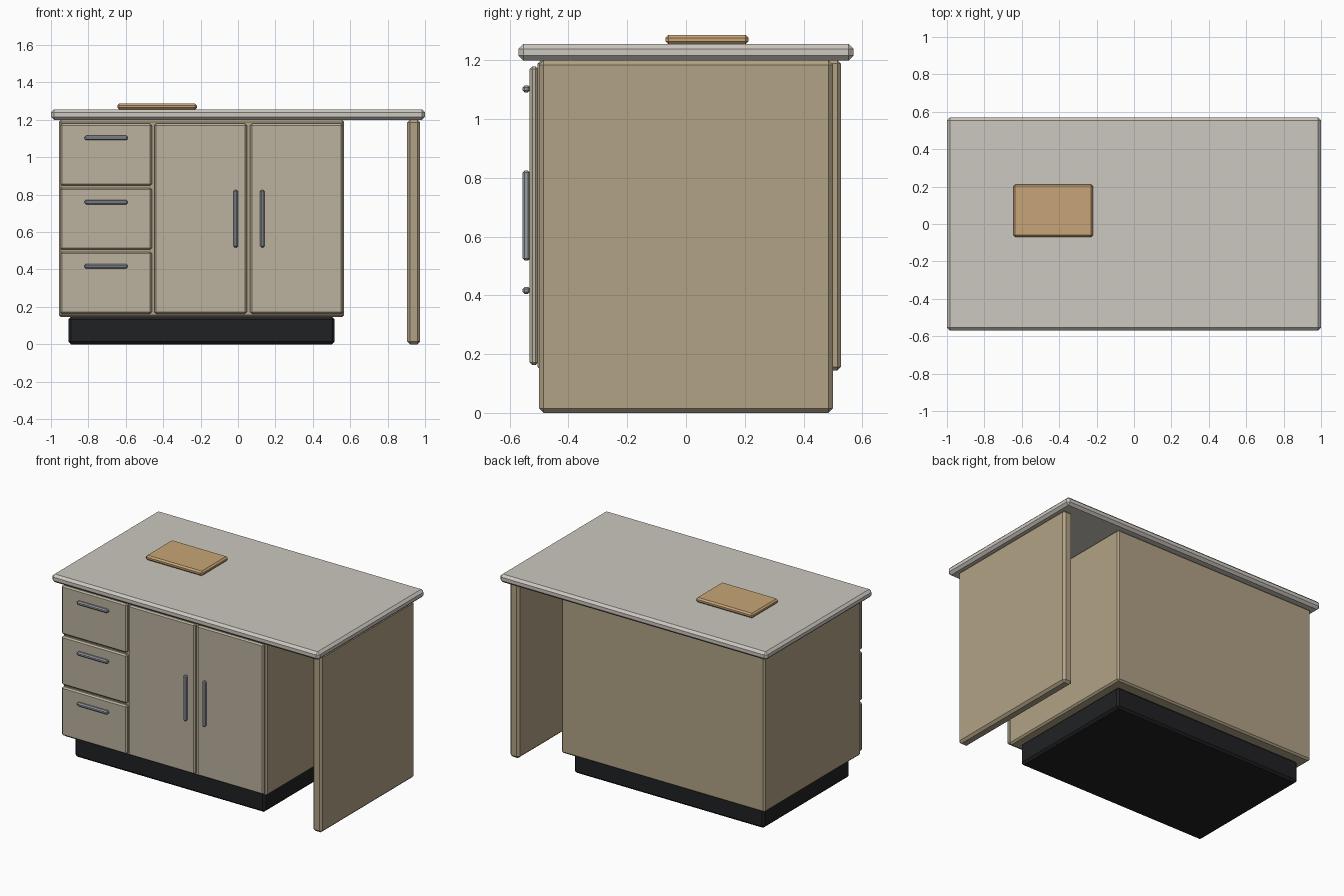
import bpy

if "Cube" in bpy.data.objects:
    bpy.data.objects.remove(bpy.data.objects["Cube"])


def material(name, rgb):
    m = bpy.data.materials.new(name)
    m.diffuse_color = [(c / 255) ** 2.2 for c in rgb] + [1]
    m.use_nodes = True
    m.node_tree.nodes["Principled BSDF"].inputs["Base Color"].default_value = m.diffuse_color
    return m


TAN = material("tan_carcass", (176, 161, 133))
FRONT = material("pale_front", (186, 177, 157))
STONE = material("stone_top", (203, 198, 190))
WOOD = material("board_wood", (198, 163, 118))
BLACK = material("black_plinth", (37, 38, 40))
METAL = material("handle_metal", (150, 156, 165))


def box(name, x, y, z, bevel, mat):
    """Chamfered box from (min, max) ranges on each axis."""
    bpy.ops.mesh.primitive_cube_add(size=1, location=[sum(r) / 2 for r in (x, y, z)])
    ob = bpy.context.object
    ob.name = name
    ob.scale = [r[1] - r[0] for r in (x, y, z)]
    bpy.ops.object.transform_apply(location=False, rotation=False, scale=True)
    mod = ob.modifiers.new("chamfer", 'BEVEL')
    mod.width = bevel
    mod.segments = 1
    ob.data.materials.append(mat)
    return ob


# Worktop, board, cabinet body, plinth and end support
box("worktop", (-1, 1), (-0.57, 0.57), (1.2, 1.255), 0.016, STONE)
box("cutting_board", (-0.645, -0.22), (-0.07, 0.212), (1.255, 1.287), 0.01, WOOD)
box("cabinet_body", (-0.957, 0.567), (-0.505, 0.527), (0.145, 1.2), 0.011, TAN)
box("plinth", (-0.907, 0.517), (-0.455, 0.465), (0, 0.147), 0.014, BLACK)
box("end_panel", (0.904, 0.974), (-0.5, 0.5), (0, 1.2), 0.015, TAN)

FACE_Y = (-0.532, -0.503)
HANDLE_Y = (-0.556, -0.531)

# Drawers with horizontal handles
for i in range(3):
    z = 0.163 + i * 0.343
    box(f"drawer_front_{i + 1}", (-0.95, -0.461), FACE_Y, (z, z + 0.33), 0.009, FRONT)
    h = 0.417 + i * 0.343
    box(f"drawer_handle_{i + 1}", (-0.82, -0.59), HANDLE_Y, (h - 0.012, h + 0.012), 0.007, METAL)

# Pair of doors with vertical handles
for side, x, hx in (("left", (-0.447, 0.047), -0.012), ("right", (0.065, 0.561), 0.13)):
    box(f"{side}_door", x, FACE_Y, (0.163, 1.179), 0.009, FRONT)
    box(f"{side}_door_handle", (hx - 0.012, hx + 0.012), HANDLE_Y, (0.518, 0.825), 0.007, METAL)
